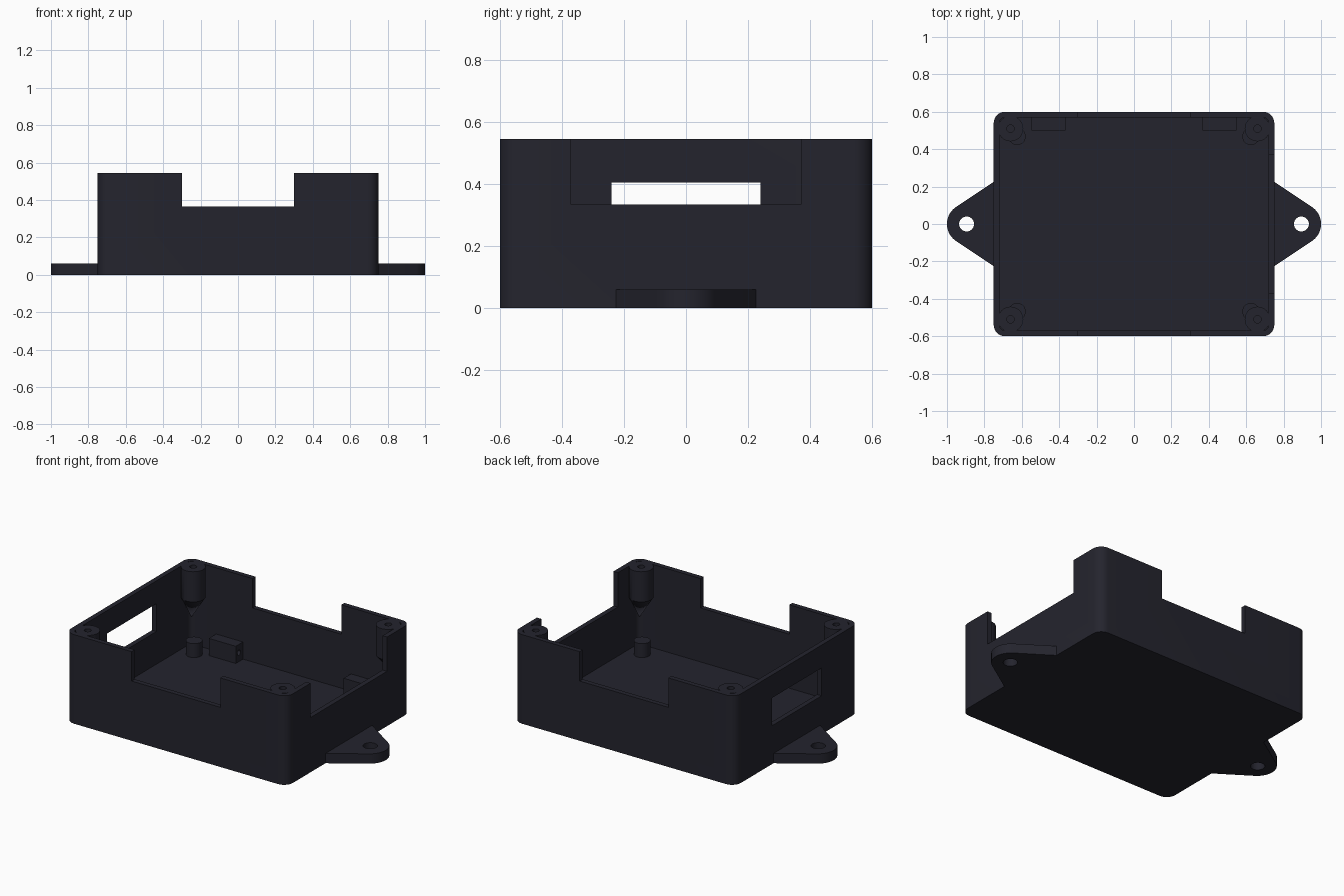
import bpy, bmesh, math

if "Cube" in bpy.data.objects:
    bpy.data.objects.remove(bpy.data.objects["Cube"])

WALL, FLOOR, TOP = 0.03, 0.035, 0.545
HX, HY = 0.75, 0.60

shell_mat = bpy.data.materials.new("dark_navy_plastic")
shell_mat.diffuse_color = (0.0176, 0.0176, 0.027, 1)
shell_mat.use_nodes = True
shell_mat.node_tree.nodes["Principled BSDF"].inputs["Base Color"].default_value = shell_mat.diffuse_color


def prism(name, pts, z0, z1):
    """Vertical extrusion of a counter-clockwise outline."""
    bm = bmesh.new()
    face = bm.faces.new([bm.verts.new((x, y, z0)) for x, y in pts])
    ext = bmesh.ops.extrude_face_region(bm, geom=[face])
    for v in ext["geom"]:
        if isinstance(v, bmesh.types.BMVert):
            v.co.z = z1
    bmesh.ops.recalc_face_normals(bm, faces=bm.faces)
    mesh = bpy.data.meshes.new(name)
    bm.to_mesh(mesh)
    bm.free()
    mesh.materials.append(shell_mat)
    ob = bpy.data.objects.new(name, mesh)
    bpy.context.collection.objects.link(ob)
    return ob


def arc(cx, cy, r, a0, a1, n):
    steps = [math.radians(a0 + (a1 - a0) * i / n) for i in range(n + 1)]
    return [(cx + r * math.cos(a), cy + r * math.sin(a)) for a in steps]


def circle(cx, cy, r, n=32):
    return arc(cx, cy, r, 0, 360, n)[:-1]


def rounded(hx, hy, r):
    pts = []
    for sx, sy, a in ((1, 1, 0), (-1, 1, 90), (-1, -1, 180), (1, -1, 270)):
        pts += arc(sx * (hx - r), sy * (hy - r), r, a, a + 90, 8)
    return pts


def box(name, x0, x1, y0, y1, z0, z1):
    return prism(name, [(x0, y0), (x1, y0), (x1, y1), (x0, y1)], z0, z1)


def cut(ob, cutter):
    """Subtract the cutter, then remove it."""
    mod = ob.modifiers.new("cut", "BOOLEAN")
    mod.operation, mod.solver, mod.object = "DIFFERENCE", "EXACT", cutter
    bpy.context.view_layer.update()
    graph = bpy.context.evaluated_depsgraph_get()
    mesh = bpy.data.meshes.new_from_object(ob.evaluated_get(graph))
    ob.modifiers.clear()
    ob.data = mesh
    bpy.data.objects.remove(cutter)


# Open case with rounded corners
case = prism("case_shell", rounded(HX, HY, 0.06), 0, TOP)
cut(case, prism("cavity", rounded(HX - WALL, HY - WALL, 0.03), FLOOR, 1))
# Cable notches in the front, back and right walls, window in the left wall
cut(case, box("front_back_notch", -0.30, 0.30, -1, 1, 0.365, 1))
cut(case, box("right_notch", 0.6, 1, -0.37, 0.37, 0.335, 1))
cut(case, box("left_window", -1, -0.6, -0.24, 0.24, 0.235, 0.405))

for sx, side in ((-1, "left"), (1, "right")):
    # Mounting ear with a screw hole
    half = [(0.72, -0.245), (0.75, -0.225)] + arc(0.89, 0, 0.11, -57, 57, 20) \
        + [(0.75, 0.225), (0.72, 0.245)]
    ear = prism(side + "_mounting_ear", [(sx * x, y) for x, y in half], 0, 0.06)
    cut(ear, prism("ear_hole", circle(sx * 0.895, 0, 0.04), -1, 1))

    # Strap block on the back wall, with a sideways hole
    x0, x1 = sorted((sx * 0.365, sx * 0.547))
    block = box(side + "_strap_block", x0, x1, 0.50, 0.58, FLOOR - 0.01, 0.14)
    bore = prism("bore", circle(0, 0, 0.016, 16), -1, 1)
    bore.rotation_euler.y = math.pi / 2
    bore.location = (0, 0.53, 0.09)
    cut(block, bore)

    for sy, end in ((-1, "front"), (1, "back")):
        tag = end + "_" + side
        # Hanging lid screw post, tapering down into the corner
        post = prism(tag + "_screw_post", circle(sx * 0.66, sy * 0.51, 0.068), 0.36, TOP)
        bm = bmesh.new()
        bm.from_mesh(post.data)
        base = min(bm.faces, key=lambda f: f.calc_center_median().z)
        tip = bmesh.ops.poke(bm, faces=[base])["verts"][0]
        tip.co = (sx * 0.70, sy * 0.55, 0.21)
        bm.to_mesh(post.data)
        bm.free()
        cut(post, prism("screw_hole", circle(sx * 0.66, sy * 0.51, 0.02, 16), 0.40, 1))
        # Board standoff on the floor
        prism(tag + "_standoff", circle(sx * 0.625, sy * 0.468, 0.046), FLOOR - 0.01, 0.12)

# Smooth the round walls, keep the edges sharp
for ob in bpy.context.collection.objects:
    bpy.ops.object.select_all(action="DESELECT")
    ob.select_set(True)
    bpy.context.view_layer.objects.active = ob
    bpy.ops.object.shade_smooth_by_angle(angle=math.radians(30))
